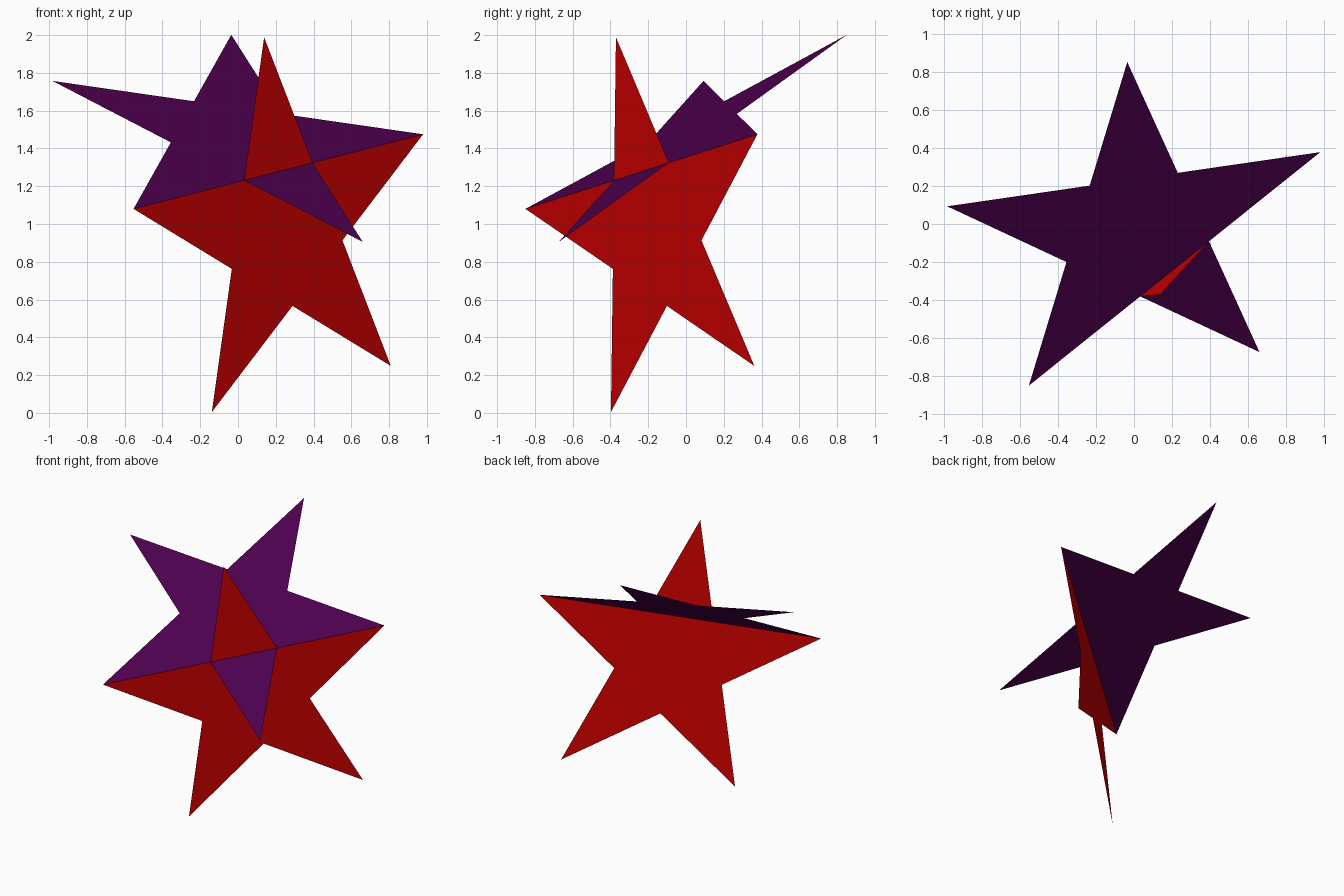
import bpy
import math
from mathutils import Vector

cube = bpy.data.objects.get("Cube")
if cube:
    bpy.data.objects.remove(cube, do_unlink=True)


def make_material(name, rgb):
    mat = bpy.data.materials.new(name)
    mat.use_nodes = True
    color = (*rgb, 1.0)
    mat.diffuse_color = color
    bsdf = mat.node_tree.nodes["Principled BSDF"]
    bsdf.inputs["Base Color"].default_value = color
    return mat


def make_star(name, tip_a, tip_b, toward, mat):
    """Flat regular star with two given tips, 144 degrees apart, and a
    direction from the line between them to the star's centre."""
    tip_a, tip_b = Vector(tip_a), Vector(tip_b)
    chord = tip_b - tip_a
    radius = chord.length / (2 * math.sin(math.radians(72)))
    inner = radius * (3 - math.sqrt(5)) / 2
    side = chord.normalized()
    perp = Vector(toward)
    perp = (perp - perp.dot(side) * side).normalized()
    center = (tip_a + tip_b) / 2 + radius * math.cos(math.radians(72)) * perp
    verts = []
    for i in range(10):
        t = math.radians(72 + 36 * i)
        r = radius if i % 2 == 0 else inner
        verts.append(center - r * (math.sin(t) * side + math.cos(t) * perp))
    # Central pentagon and five points
    faces = [(1, 3, 5, 7, 9)]
    faces += [((i - 1) % 10, i, i + 1) for i in range(0, 10, 2)]
    mesh = bpy.data.meshes.new(name)
    mesh.from_pydata(verts, [], faces)
    mesh.materials.append(mat)
    obj = bpy.data.objects.new(name, mesh)
    bpy.context.collection.objects.link(obj)
    return obj


purple = make_material("dark purple", (0.072, 0.0, 0.072))
red = make_material("bright red", (0.65, 0.0, 0.0))

# The two stars cross along the line joining their shared tips
LEFT_TIP = (0.98, 0.378, 1.475)
RIGHT_TIP = (-0.553, -0.85, 1.08)

make_star("tilted_star", RIGHT_TIP, LEFT_TIP, (-0.198, 0.199, 0.168), purple)
make_star("upright_star", RIGHT_TIP, LEFT_TIP, (0.033, 0.060, -0.320), red)
